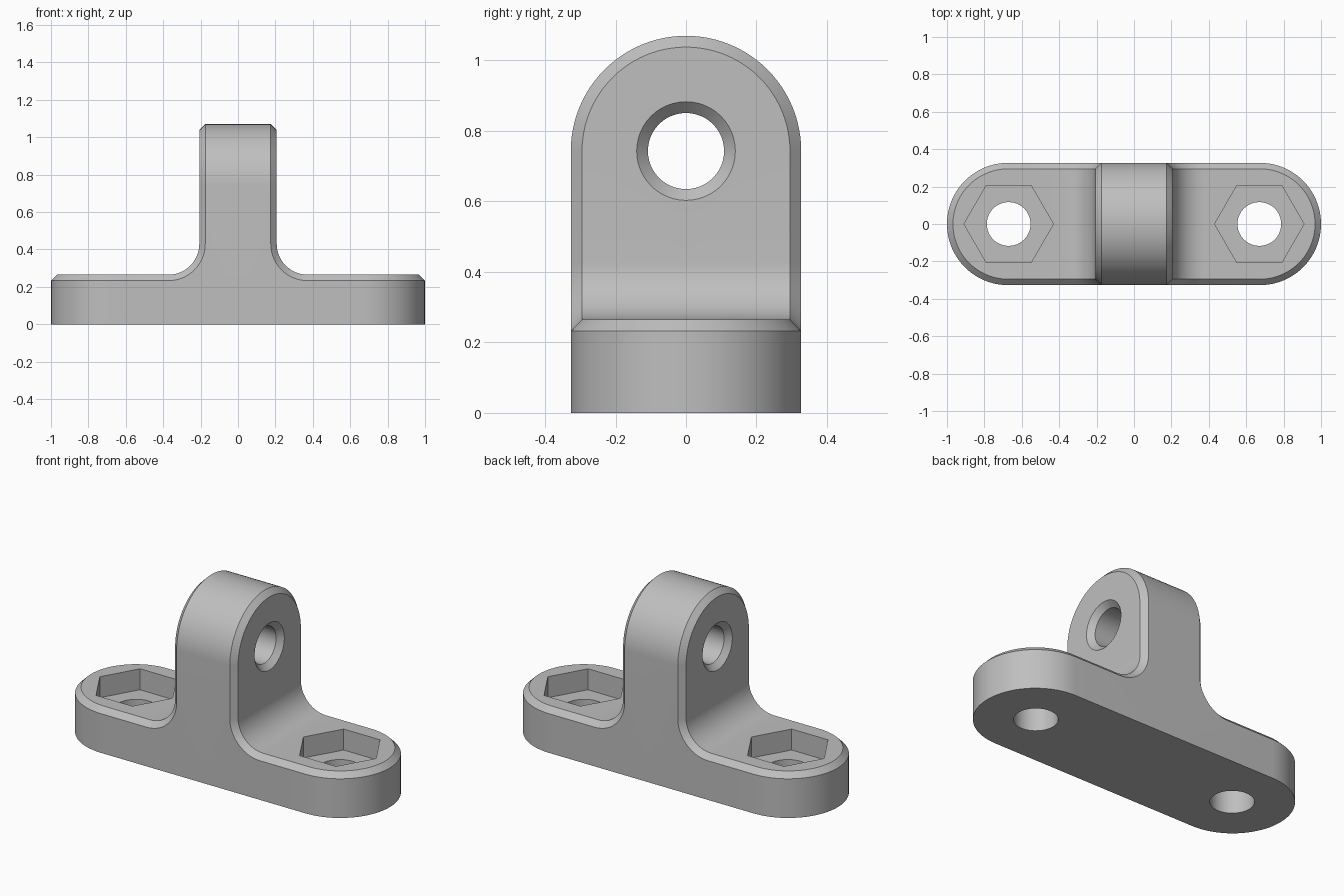
import bpy, bmesh
from math import sin, cos, pi
from mathutils import Matrix, Vector

old = bpy.data.objects.get("Cube")
if old:
    bpy.data.objects.remove(old, do_unlink=True)

# Main sizes
R = 0.327          # half depth, also the radius of the rounded ends
END_X = 1 - R      # centre of the base end rounding
BASE_H = 0.265
LUG_X = 0.207      # half thickness of the upright lug
LUG_Z = 0.743      # centre of the lug eye
FILLET = 0.165
C = 0.032          # chamfer
HEX_X = 0.67
N_END, N_FIL, N_ARCH = 20, 14, 24

grey = bpy.data.materials.new("plain grey")
grey.use_nodes = True
grey.diffuse_color = (0.52, 0.52, 0.52, 1)
grey.node_tree.nodes["Principled BSDF"].inputs["Base Color"].default_value = (0.52, 0.52, 0.52, 1)


def quarter_turn(n):
    return [pi / 2 * i / n for i in range(n + 1)]


def rim(inset):
    """Rim of one upper surface, from base tip through the fillet to lug top."""
    w, drop = R - inset, C - inset
    pts = [Vector((END_X + w * cos(t), w * sin(t), BASE_H - drop)) for t in quarter_turn(N_END)]
    r = FILLET + drop
    pts += [Vector((LUG_X + FILLET - r * sin(t), w, BASE_H + FILLET - r * cos(t)))
            for t in quarter_turn(N_FIL)]
    pts += [Vector((LUG_X - drop, w * cos(t), LUG_Z + w * sin(t))) for t in quarter_turn(N_ARCH)]
    return pts


def flat(p, axis):
    q = p.copy()
    q[axis] = 0
    return q


def new_object(name, bm):
    bmesh.ops.recalc_face_normals(bm, faces=bm.faces[:])
    mesh = bpy.data.meshes.new(name)
    bm.to_mesh(mesh)
    bm.free()
    obj = bpy.data.objects.new(name, mesh)
    bpy.context.collection.objects.link(obj)
    return obj


def apply_modifier(obj, mod):
    bpy.ops.object.select_all(action='DESELECT')
    bpy.context.view_layer.objects.active = obj
    obj.select_set(True)
    bpy.ops.object.modifier_apply(modifier=mod.name)


# One quarter of the bracket body
bm = bmesh.new()


def face(points):
    bm.faces.new([bm.verts.new(p) for p in points])


def band(a, b):
    for i in range(len(a) - 1):
        face((a[i], a[i + 1], b[i + 1], b[i]))


inner, outer = rim(C), rim(0)
arch = N_END + N_FIL + 2                       # index where the lug rounding begins
ground = [flat(p, 2) for p in outer[:N_END + 1]]
band(outer, inner)                             # chamfer
band(inner, [flat(p, 1) for p in inner])       # upper surface
band(outer[:N_END + 1], ground)                # rounded base wall
band(outer[arch:], [flat(p, 0) for p in outer[arch:]])  # rounded lug top
face(outer[N_END:arch + 1] + [Vector((0, R, LUG_Z)), Vector((0, R, 0)), ground[-1]])
face(ground + [Vector((0, R, 0)), Vector((0, 0, 0))])
bmesh.ops.remove_doubles(bm, verts=bm.verts[:], dist=0.0001)
body = new_object("bracket_body", bm)
body.data.materials.append(grey)

# Mirror to the full body
mirror = body.modifiers.new("mirror", 'MIRROR')
mirror.use_axis = (True, True, False)
mirror.merge_threshold = 0.0002
apply_modifier(body, mirror)


def cut(name, rings, sides, matrix):
    """Cut a turned shape, given as (height, radius) rings, out of the body."""
    cb = bmesh.new()
    loops = [[cb.verts.new((r * cos(2 * pi * i / sides), r * sin(2 * pi * i / sides), h))
              for i in range(sides)] for h, r in rings]
    for a, b in zip(loops, loops[1:]):
        for i in range(sides):
            j = (i + 1) % sides
            cb.faces.new((a[i], a[j], b[j], b[i]))
    cb.faces.new(loops[0])
    cb.faces.new(loops[-1])
    cb.transform(matrix)
    tool = new_object(name, cb)
    tool.data.materials.append(grey)
    tool.hide_render = True
    mod = body.modifiers.new(name, 'BOOLEAN')
    mod.operation, mod.solver, mod.object = 'DIFFERENCE', 'EXACT', tool
    apply_modifier(body, mod)
    bpy.data.objects.remove(tool, do_unlink=True)


# Lug eye with a countersink on both faces
eye, reach = 0.108, 0.05
half = [(LUG_X - C, eye), (LUG_X + reach, eye + C + reach)]
cut("eye_cutter", [(-h, r) for h, r in reversed(half)] + half, 48,
    Matrix.Translation((0, 0, LUG_Z)) @ Matrix.Rotation(pi / 2, 4, 'Y'))

# Nut pockets and bolt holes
for side in (-1, 1):
    place = Matrix.Translation((side * HEX_X, 0, 0))
    cut("nut_pocket_cutter", [(BASE_H - 0.125, 0.239), (BASE_H + 0.1, 0.239)], 6, place)
    cut("bolt_hole_cutter", [(-0.1, 0.117), (BASE_H, 0.117)], 48, place)

bpy.ops.object.select_all(action='DESELECT')
body.select_set(True)
bpy.context.view_layer.objects.active = body
bpy.ops.object.shade_smooth_by_angle(angle=pi / 6)
